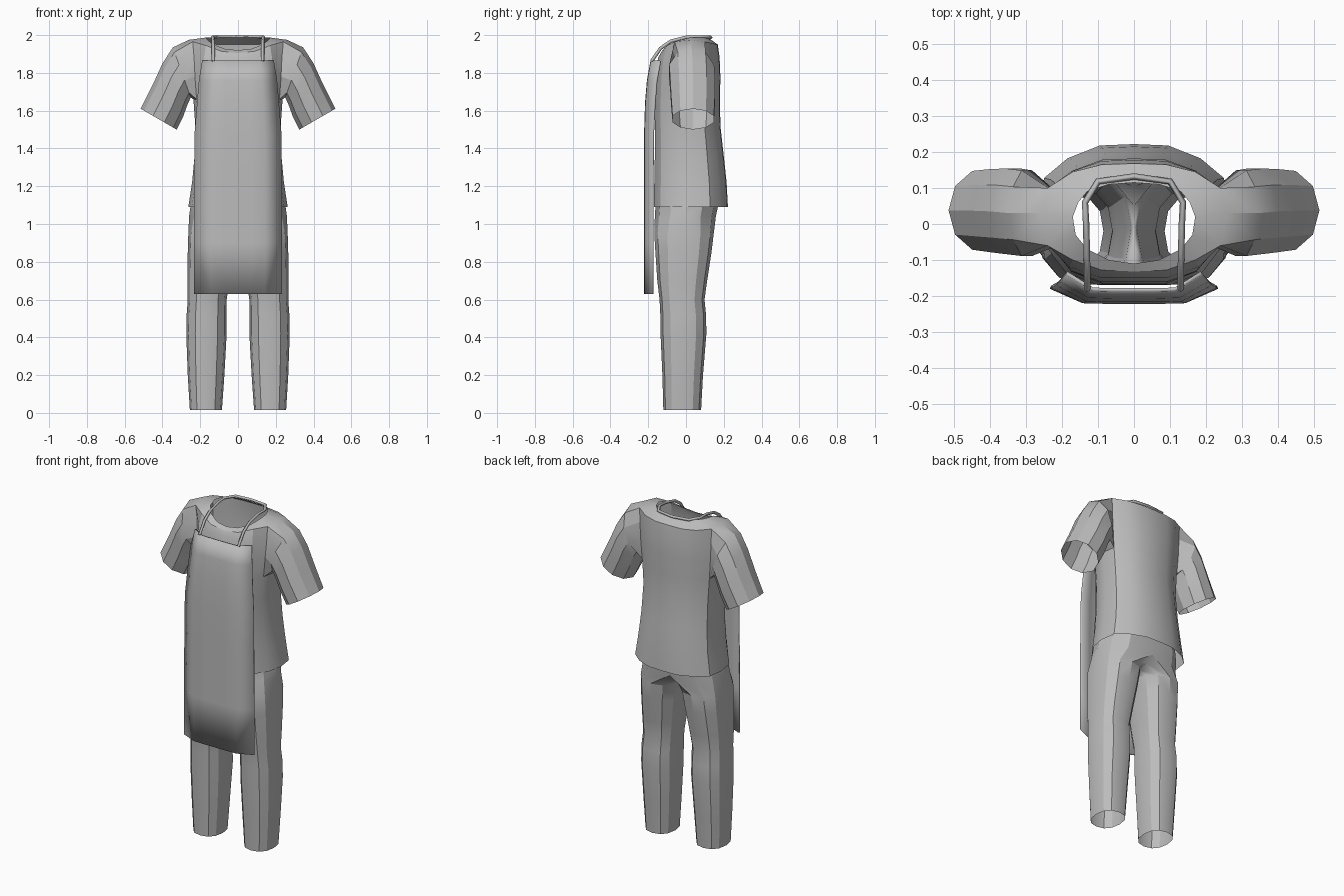
import bpy, bmesh, math
from mathutils import Vector

old = bpy.data.objects.get("Cube")
if old:
    bpy.data.objects.remove(old, do_unlink=True)

cloth = bpy.data.materials.new("grey cloth")
cloth.use_nodes = True
GREY = (0.5, 0.5, 0.5, 1)
cloth.diffuse_color = GREY
cloth.node_tree.nodes["Principled BSDF"].inputs["Base Color"].default_value = GREY


def make_half(name, strips, thickness=0):
    """Skin pairs of point rows, then mirror the half garment to the other side."""
    bm = bmesh.new()
    cache = {}

    def vert(p):
        key = tuple(round(c, 5) for c in p)
        if key not in cache:
            cache[key] = bm.verts.new(key)
        return cache[key]

    for low, high, closed, skip in strips:
        n = len(low)
        for j in range(n if closed else n - 1):
            if j in skip:
                continue
            k = (j + 1) % n
            bm.faces.new([vert(p) for p in (low[j], low[k], high[k], high[j])])
    bmesh.ops.recalc_face_normals(bm, faces=bm.faces)
    # Make the shell face away from its own middle
    mid = sum((v.co for v in bm.verts), Vector()) / len(bm.verts)
    mid.x, mid.y = 0, 0.02
    outward = 0
    for f in bm.faces:
        away = f.calc_center_median() - mid
        away.z = 0
        outward += f.normal.dot(away) * f.calc_area()
    if outward < 0:
        bmesh.ops.reverse_faces(bm, faces=bm.faces)
    mesh = bpy.data.meshes.new(name)
    bm.to_mesh(mesh)
    bm.free()
    ob = bpy.data.objects.new(name, mesh)
    bpy.context.collection.objects.link(ob)
    mesh.materials.append(cloth)
    smooth(ob)
    mirror = ob.modifiers.new("Mirror", 'MIRROR')
    mirror.merge_threshold = 0.001
    if thickness:
        solid = ob.modifiers.new("Solidify", 'SOLIDIFY')
        solid.thickness = thickness
        solid.offset = -1
    return ob


def smooth(ob):
    bpy.ops.object.select_all(action='DESELECT')
    ob.select_set(True)
    bpy.context.view_layer.objects.active = ob
    bpy.ops.object.shade_smooth_by_angle(angle=math.radians(28))


def pairs(rows, closed=False):
    return [(a, b, closed, ()) for a, b in zip(rows, rows[1:])]


# Shirt body: half rings from front centre to back centre
OUTLINE = [(0, -1), (.38, -1), (.72, -.82), (.93, -.45), (1, .05),
           (.95, .52), (.7, .8), (.36, .98), (0, 1)]


def body_ring(z, w, front, back):
    mid, r = (front + back) / 2, (back - front) / 2
    return [(w * x, mid + r * y, z) for x, y in OUTLINE]


body = [body_ring(*r) for r in [
    (1.09, .263, -.17, .222), (1.22, .243, -.168, .215), (1.36, .23, -.165, .2),
    (1.52, .226, -.165, .182), (1.66, .236, -.165, .18),
    (1.78, .245, -.16, .182), (1.88, .25, -.148, .178)]]
shoulder = [(0, -.132, 1.905), (.09, -.128, 1.915), (.17, -.1, 1.945), (.24, -.06, 1.965),
            (.26, .03, 1.975), (.24, .1, 1.965), (.17, .145, 1.955), (.09, .165, 1.95), (0, .168, 1.95)]
neckline = [(0, -.11, 1.92), (.07, -.1, 1.927), (.13, -.07, 1.95), (.162, -.03, 1.975),
            (.17, .02, 1.987), (.155, .06, 1.988), (.13, .09, 1.988), (.07, .11, 1.988), (0, .115, 1.988)]
body += [shoulder, neckline]
ARM_LOW, ARM_HIGH = 4, 7
shirt = [(body[i], body[i + 1], False, (3, 4) if ARM_LOW <= i < ARM_HIGH else ())
         for i in range(len(body) - 1)]

# Sleeve: continues from the armhole edge, starting under the arm
armhole = [body[ARM_LOW][4], body[ARM_LOW][5], body[5][5], body[6][5], shoulder[5],
           shoulder[4], shoulder[3], body[6][3], body[5][3], body[ARM_LOW][3]]


def sleeve_ring(top, bottom, yc, ry):
    ring = []
    for k in range(10):
        a = k * math.tau / 10
        t = (1 + math.cos(a)) / 2
        ring.append((top[0] + (bottom[0] - top[0]) * t, yc + ry * math.sin(a),
                     top[1] + (bottom[1] - top[1]) * t))
    return ring


sleeve = [armhole,
          sleeve_ring((.345, 1.935), (.25, 1.67), .03, .125),
          sleeve_ring((.4, 1.85), (.268, 1.63), .035, .125),
          sleeve_ring((.45, 1.74), (.29, 1.57), .037, .122),
          sleeve_ring((.515, 1.61), (.325, 1.5), .038, .115)]
make_half("shirt", shirt + pairs(sleeve, True))


# Trousers: closed leg rings that open into half rings at the hips
def leg_ring(z, inner, outer, front, back):
    cx, rx = (inner + outer) / 2, (outer - inner) / 2
    cy, ry = (front + back) / 2, (back - front) / 2
    ring = []
    for k in range(12):
        a = math.radians(30 * k - 90)
        c, s = math.cos(a), math.sin(a)
        ring.append((cx + rx * math.copysign(abs(c) ** .85, c),
                     cy + ry * math.copysign(abs(s) ** .85, s), z))
    return ring


def hip_ring(z, w, front, back):
    cy, ry = (front + back) / 2, (back - front) / 2
    ring = []
    for k in range(7):
        a = math.radians(30 * k - 90)
        ring.append((w * max(math.cos(a), 0) ** .75, cy + ry * math.sin(a), z))
    return ring


legs = [leg_ring(*r) for r in [
    (.015, .085, .255, -.12, .08), (.2, .072, .266, -.125, .09), (.42, .06, .274, -.135, .108),
    (.52, .06, .272, -.136, .106), (.6, .06, .266, -.14, .098), (.7, .045, .268, -.152, .112),
    (.85, .022, .266, -.162, .135), (.95, .008, .263, -.168, .147)]]
crotch = hip_ring(1.04, .259, -.165, .158)
saddle = []
for k in range(1, 6):
    t = k / 6
    saddle.append((0, .158 - .323 * t, 1.04 - .06 * math.sin(math.pi * t)))
legs.append(crotch + saddle)
hips = [crotch, hip_ring(1.12, .248, -.16, .175), hip_ring(1.2, .236, -.155, .175)]
make_half("trousers", pairs(legs, True) + pairs(hips))


# Apron: panel folded back at both sides
def apron_row(z, w, front, side):
    return [(0, front, z), (w * .3, front, z), (w * .61, front + .002, z), (w, side, z)]


apron = [apron_row(*r) for r in [
    (.63, .234, -.222, -.18), (.9, .234, -.222, -.18), (1.12, .233, -.222, -.18),
    (1.3, .232, -.222, -.18), (1.48, .23, -.222, -.178), (1.64, .217, -.217, -.17),
    (1.76, .207, -.207, -.16), (1.865, .19, -.188, -.14)]]
make_half("apron", pairs(apron), .01)

# Neck strap: one band from the apron top, around the back of the neck
side = [(.13, -.182, 1.862), (.13, -.135, 1.93), (.131, -.08, 1.968),
        (.133, 0, 1.988), (.136, .06, 1.99), (.1, .118, 1.99)]
path = side + [(0, .132, 1.988)] + [(-x, y, z) for x, y, z in reversed(side)]
curve = bpy.data.curves.new("neck_strap", 'CURVE')
curve.dimensions = '3D'
curve.bevel_depth = .009
curve.bevel_resolution = 0
spline = curve.splines.new('POLY')
spline.points.add(len(path) - 1)
for point, co in zip(spline.points, path):
    point.co = (*co, 1)
strap = bpy.data.objects.new("neck_strap", curve)
bpy.context.collection.objects.link(strap)
curve.materials.append(cloth)
